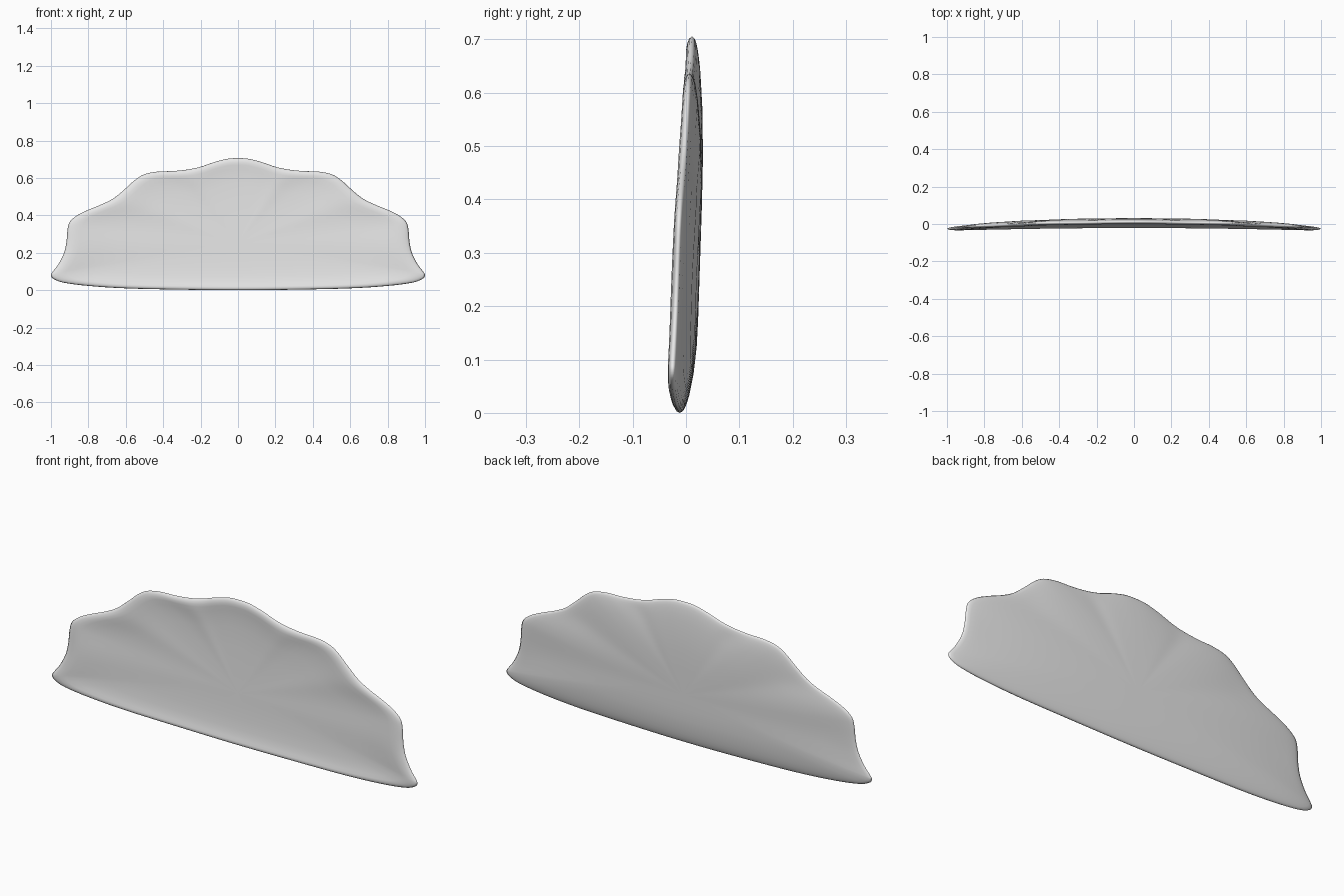
import bpy, bmesh, math
from mathutils import Vector

if "Cube" in bpy.data.objects:
    bpy.data.objects.remove(bpy.data.objects["Cube"], do_unlink=True)

# Right half of the scalloped outline (x, z), from the crown down to the base
HALF = [(0, .706), (.06, .702), (.13, .684), (.2, .66), (.27, .645), (.35, .637),
        (.43, .634), (.5, .62), (.55, .59), (.6, .545), (.66, .495), (.72, .463),
        (.8, .43), (.86, .4), (.9, .365), (.912, .32), (.917, .26), (.93, .2),
        (.96, .14), (.99, .1), (1, .08), (.985, .06), (.93, .04), (.8, .023),
        (.6, .01), (.3, .003), (0, 0)]
# Depth from the middle sheet at each fraction of the way to the rim
FRONT = [(.99, .005), (.975, .008), (.95, .01), (.92, .009), (.87, .006), (.8, .003),
         (.7, 0), (.5, -.002), (.3, -.003), (.15, -.003)]
BACK = [(.99, .005), (.975, .008), (.95, .011), (.92, .0135), (.87, .017), (.8, .02),
        (.7, .024), (.5, .028), (.3, .029), (.15, .029)]
HUB = Vector((0, .25))
VALLEYS = [math.atan2(z - HUB.y, x) for x, z in ((.27, .645), (.66, .495), (.92, .24))]
STEPS = 4


def smooth_loop(pts):
    """Closed Catmull-Rom curve through the points."""
    p, n, out = [Vector(q) for q in pts], len(pts), []
    for i in range(n):
        a, b, c, d = (p[(i + k) % n] for k in (-1, 0, 1, 2))
        for s in range(STEPS):
            t = s / STEPS
            out.append(.5 * (2 * b + (c - a) * t + (2 * a - 5 * b + 4 * c - d) * t ** 2
                             + (3 * b - a - 3 * c + d) * t ** 3))
    return out


def sheet(p):
    """Depth of the gently bowed, leaning middle sheet."""
    return -.012 + .033 * p.y - .016 * p.x ** 2


def groove(p, r):
    """Shallow fan grooves running out to each notch of the rim."""
    d = p - HUB
    a = math.atan2(d.y, abs(d.x))
    return .004 * r * r * sum(math.exp(-((a - v) / .12) ** 2) for v in VALLEYS)


outline = smooth_loop(HALF + [(-x, z) for x, z in HALF[-2:0:-1]])
bm = bmesh.new()


def ring(r, offset, side):
    verts = []
    for q in outline:
        p = HUB + (q - HUB) * r
        y = sheet(p) + side * offset - (groove(p, r) if r < .99 else 0) * min(1, (1 - r) * 8)
        verts.append(bm.verts.new((p.x, y, p.y)))
    return verts


# Shared rim, then rings running inward over the front and the back
rim = ring(1, 0, 1)
n = len(rim)
for side, profile in ((-1, FRONT), (1, BACK)):
    outer = rim
    for r, offset in profile:
        inner = ring(r, offset, side)
        for i in range(n):
            j = (i + 1) % n
            bm.faces.new((outer[i], outer[j], inner[j], inner[i]))
        outer = inner
    hub = bm.verts.new((HUB.x, sheet(HUB) + side * profile[-1][1], HUB.y))
    for i in range(n):
        bm.faces.new((outer[i], outer[(i + 1) % n], hub))
bmesh.ops.recalc_face_normals(bm, faces=bm.faces)

mesh = bpy.data.meshes.new("scalloped_panel")
bm.to_mesh(mesh)
bm.free()
panel = bpy.data.objects.new("scalloped_panel", mesh)
bpy.context.collection.objects.link(panel)

# Plain light grey finish
mat = bpy.data.materials.new("light_grey")
mat.use_nodes = True
grey = (.8, .8, .8, 1)
mat.diffuse_color = grey
mat.node_tree.nodes["Principled BSDF"].inputs["Base Color"].default_value = grey
mesh.materials.append(mat)
mesh.polygons.foreach_set("use_smooth", [True] * len(mesh.polygons))
mesh.update()
